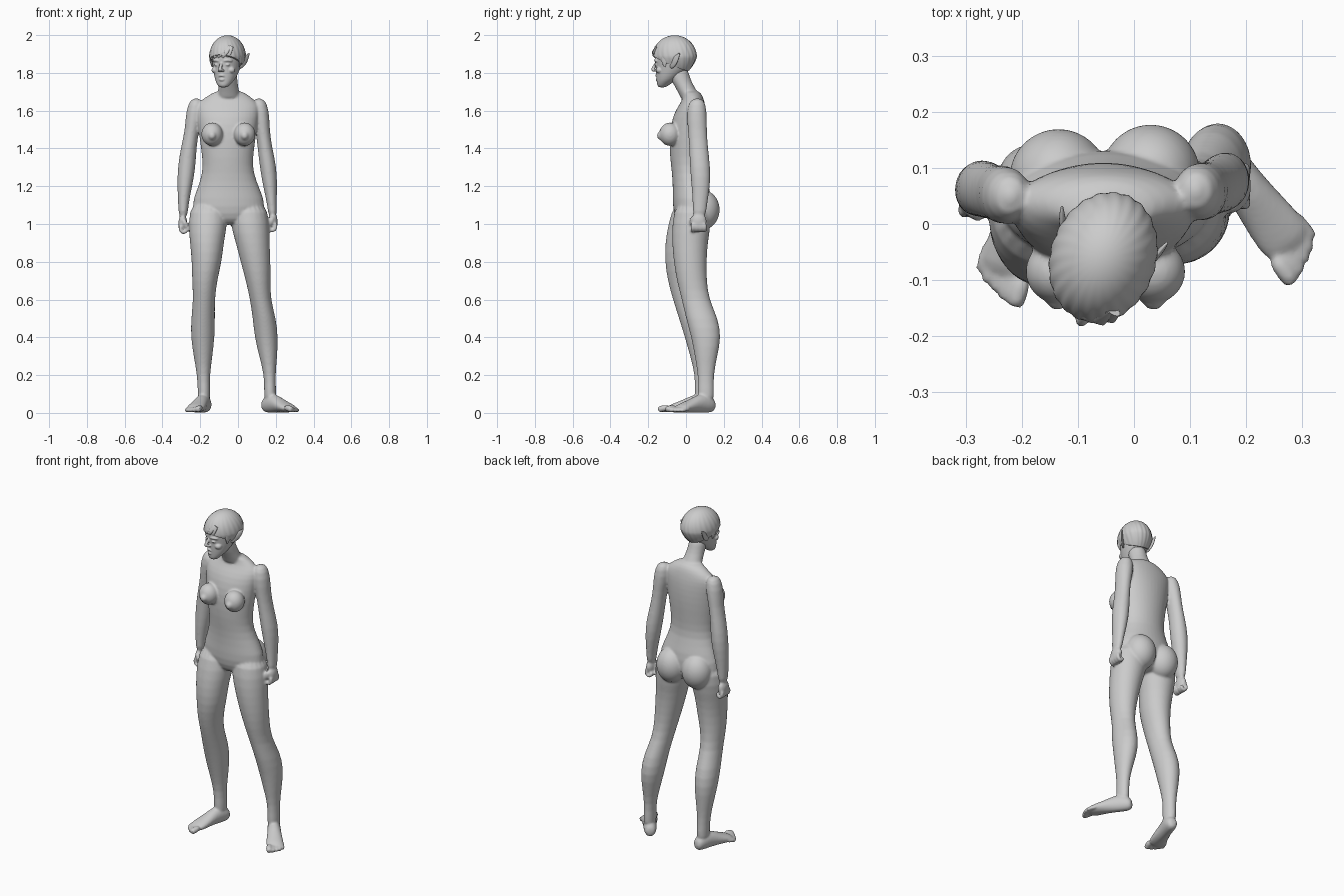
import bpy, bmesh
from math import sin, cos, pi, radians, atan2
from mathutils import Vector, Matrix

N = 20


def skin(bm, rings):
    """Bridge rings given as (centre, half-axis u, half-axis v) and cap the ends."""
    loops = [[bm.verts.new(Vector(c) + u * cos(2 * pi * i / N) + v * sin(2 * pi * i / N))
              for i in range(N)] for c, u, v in rings]
    faces = [bm.faces.new((a[i], a[(i + 1) % N], b[(i + 1) % N], b[i]))
             for a, b in zip(loops, loops[1:]) for i in range(N)]
    faces += [bm.faces.new(loops[0][::-1]), bm.faces.new(loops[-1])]
    bmesh.ops.recalc_face_normals(bm, faces=faces)


def loft(bm, rows):
    """Horizontal ellipses: z, centre x, centre y, half width, half depth."""
    skin(bm, [((x, y, z), Vector((a, 0, 0)), Vector((0, b, 0))) for z, x, y, a, b in rows])


def tube(bm, pts, radii, side=(1, 0, 0)):
    """Elliptical tube along a path; radii are (along side, across side)."""
    pts = [Vector(p) for p in pts]
    rings = []
    for i, p in enumerate(pts):
        t = (pts[min(i + 1, len(pts) - 1)] - pts[max(i - 1, 0)]).normalized()
        u = Vector(side)
        u = (u - t * u.dot(t)).normalized()
        a, b = radii[i] if isinstance(radii[i], tuple) else (radii[i], radii[i])
        rings.append((p, u * a, t.cross(u) * b))
    skin(bm, rings)


def blob(bm, c, r):
    m = Matrix.Translation(c) @ Matrix.Diagonal((*r, 1))
    return bmesh.ops.create_uvsphere(bm, u_segments=20, v_segments=14, radius=1, matrix=m)["verts"]


def finish(bm, name, voxel=None, smooth=0, matrix=None, sub=1):
    me = bpy.data.meshes.new(name)
    bm.to_mesh(me)
    bm.free()
    if matrix:
        me.transform(matrix)
    ob = bpy.data.objects.new(name, me)
    bpy.context.collection.objects.link(ob)
    if sub:
        ob.modifiers.new("round", 'SUBSURF').levels = sub
    if voxel:
        r = ob.modifiers.new("fuse", 'REMESH')
        r.mode, r.voxel_size = 'VOXEL', voxel
    if smooth:
        s = ob.modifiers.new("soften", 'SMOOTH')
        s.factor, s.iterations = 0.5, smooth
    bpy.ops.object.select_all(action='DESELECT')
    ob.select_set(True)
    bpy.context.view_layer.objects.active = ob
    bpy.ops.object.convert(target='MESH')
    bpy.ops.object.shade_smooth()
    return ob


body = bmesh.new()
# torso
loft(body, [(1.71, -.048, .02, .06, .045), (1.68, -.05, .04, .11, .05), (1.64, -.055, .035, .165, .065),
            (1.6, -.055, .025, .17, .083), (1.53, -.055, .015, .16, .097), (1.45, -.055, .01, .15, .1),
            (1.35, -.055, .008, .135, .094), (1.27, -.053, .013, .135, .088), (1.18, -.05, .03, .17, .1),
            (1.09, -.05, .032, .205, .105), (1.02, -.05, .03, .16, .085), (0.995, -.05, .03, .1, .05)])
# neck
loft(body, [(1.64, -.05, .035, .07, .055), (1.7, -.05, .01, .056, .052), (1.75, -.052, -.022, .05, .052),
            (1.8, -.055, -.04, .05, .055), (1.83, -.055, -.045, .045, .05)])
# breasts and buttocks
for x in (-.137, .035):
    blob(body, (x, -.085, 1.475), (.058, .058, .062))
    blob(body, (x, -.125, 1.468), (.024, .03, .026))
for x, y in ((-.135, .082), (.03, .09)):
    blob(body, (x, y, 1.075), (.09, .09, .105))
# legs
loft(body, [(1.13, .05, .035, .1, .09), (1.0, .062, .03, .105, .105), (.9, .078, .02, .09, .095),
            (.8, .093, .022, .08, .088), (.7, .107, .03, .066, .08), (.6, .118, .05, .055, .073),
            (.5, .14, .085, .062, .086), (.4, .15, .108, .063, .08), (.3, .16, .106, .048, .06),
            (.2, .168, .105, .03, .041), (.12, .17, .105, .032, .044), (.05, .17, .105, .032, .044)])
loft(body, [(1.13, -.15, .03, .1, .09), (1.0, -.16, .01, .105, .105), (.9, -.165, -.012, .09, .1),
            (.8, -.165, -.018, .08, .095), (.7, -.177, -.013, .067, .085), (.6, -.18, .005, .057, .075),
            (.5, -.185, .045, .064, .083), (.4, -.187, .07, .064, .077), (.3, -.185, .08, .05, .058),
            (.2, -.183, .088, .034, .041), (.12, -.18, .09, .033, .044), (.05, -.18, .09, .033, .044)])
# arms
loft(body, [(1.67, .11, .06, .03, .035), (1.6, .115, .056, .052, .056), (1.5, .13, .06, .037, .05),
            (1.4, .143, .067, .039, .05), (1.3, .16, .075, .045, .055), (1.2, .17, .079, .038, .05),
            (1.1, .18, .074, .024, .037), (1.03, .184, .07, .023, .036)])
loft(body, [(1.67, -.22, .05, .03, .035), (1.6, -.227, .05, .05, .056), (1.5, -.243, .055, .037, .05),
            (1.4, -.262, .06, .042, .05), (1.3, -.272, .065, .048, .053), (1.2, -.282, .06, .04, .047),
            (1.1, -.29, .056, .027, .035), (1.03, -.29, .055, .024, .034)])
# hands with curled fingers
for x, y, z, s in ((.186, .068, 1.06, 1), (-.292, .055, 1.05, -1)):
    blob(body, (x, y, z - .045), (.024, .042, .045))
    for o in (-.032, -.011, .01, .03):
        tube(body, [(x + .01 * s, y + o, z - .05), (x + .016 * s, y + o, z - .082),
                    (x - .002 * s, y + o, z - .1), (x - .02 * s, y + o, z - .088),
                    (x - .022 * s, y + o, z - .068)], [.012, .012, .012, .011, .009], (0, 1, 0))
    tube(body, [(x, y - .03, z - .02), (x - .014 * s, y - .042, z - .05),
                (x - .024 * s, y - .03, z - .078)], [.014, .013, .01], (0, 1, 0))
# feet with toes
for ax, ay, dx, dy, s in ((.17, .105, .6, -.8, 1), (-.18, .09, -.28, -.96, -1)):
    d, out = Vector((dx, dy, 0)), Vector((-dy, dx, 0)) * s
    base = Vector((ax, ay, 0))
    up = Vector((0, 0, 1))
    skin(body, [(base + d * t + up * h, out * w, up * k) for t, h, w, k in
                ((-.055, .038, .018, .02), (-.04, .042, .034, .04), (0, .052, .038, .052),
                 (.05, .05, .038, .048), (.1, .038, .044, .036), (.15, .028, .05, .026), (.195, .02, .046, .017))])
    for o, ln, r in ((-.034, .238, .017), (-.012, .232, .013), (.008, .222, .012), (.026, .211, .012), (.042, .196, .011)):
        tube(body, [base + d * (ln - k) + out * o + up * (r + h) for k, h in ((.06, .012), (.025, .007), (.005, .001), (0, 0))],
             [r, r, r, r * .6], out)
finish(body, "body", .006, 6)

# head, turned to one side
turn = Matrix.Translation((-.055, -.06, 0)) @ Matrix.Rotation(radians(-19), 4, 'Z')
head = bmesh.new()
loft(head, [(1.722, 0, -.07, .02, .018), (1.735, 0, -.066, .033, .031), (1.755, 0, -.05, .048, .048),
            (1.78, 0, -.035, .059, .066), (1.815, 0, -.018, .069, .085), (1.845, 0, -.01, .075, .094),
            (1.875, 0, -.005, .08, .105), (1.91, 0, 0, .08, .107), (1.945, 0, 0, .07, .092), (1.975, 0, 0, .045, .06)])
# nose, brows, eyes, cheeks and parted lips
tube(head, [(0, -.1, 1.858), (0, -.112, 1.838), (0, -.124, 1.818), (0, -.116, 1.808)], [.007, .008, .011, .009])
for s in (-1, 1):
    blob(head, (s * .01, -.11, 1.813), (.008, .011, .007))
    tube(head, [(s * .01, -.103, 1.862), (s * .032, -.1, 1.869), (s * .056, -.078, 1.862)], [.007, .008, .007])
    blob(head, (s * .03, -.09, 1.843), (.013, .012, .008))
    blob(head, (s * .044, -.068, 1.815), (.022, .022, .018))
for z, y, r in ((1.787, -.104, .006), (1.763, -.099, .0075)):
    tube(head, [(-.022, y + .018, 1.775), (-.01, y + .002, z), (0, y, z), (.01, y + .002, z), (.022, y + .018, 1.775)],
         [.003, r, r, r, .003], (0, 0, 1))
finish(head, "head", .0035, 3, turn)

# pointed ears
for s, n in ((1, "left_ear"), (-1, "right_ear")):
    ear = bmesh.new()
    tube(ear, [(s * .066, .0, 1.825), (s * .076, .014, 1.842), (s * .087, .03, 1.865), (s * .095, .049, 1.888), (s * .1, .064, 1.906)],
         [(.008, .006), (.018, .008), (.021, .007), (.013, .005), (.002, .002)], (s * .35, 1, -.5))
    finish(ear, n, matrix=turn)

# short hair cap with combed ridges, trimmed high at the front and low at the nape
hair = bmesh.new()
bmesh.ops.create_uvsphere(hair, u_segments=96, v_segments=40, radius=1)
for v in hair.verts:
    a = atan2(v.co.y, v.co.x)
    ridge = 1 + .012 * sin(22 * a + 5 * v.co.z) * (1 - v.co.z ** 2)
    taper = 1 if v.co.z > 0 else 1 + .25 * v.co.z
    v.co = Vector((v.co.x * .094 * ridge * taper, v.co.y * .119 * ridge * taper, 1.885 + v.co.z * .114))
for co, no in (((0, -.1, 1.888), (0, -.44, -1)), ((0, 0, 1.805), (0, 0, -1))):
    cut = bmesh.ops.bisect_plane(hair, geom=hair.verts[:] + hair.edges[:] + hair.faces[:],
                                 plane_co=co, plane_no=no, clear_outer=True)
    bmesh.ops.holes_fill(hair, edges=[e for e in hair.edges if e.is_boundary])
# fringe locks and sideburns
for x0, x1, z in ((.05, .035, 1.884), (.04, .015, 1.879), (.03, -.01, 1.881), (.01, -.034, 1.876), (-.02, -.055, 1.87)):
    y = -.113 + 9 * x1 * x1
    tube(hair, [(x0, -.085, 1.94), ((x0 + x1) / 2, y + .003, 1.912), (x1, y, 1.893), (x1 - .008, y + .006, z)],
         [(.012, .007), (.016, .008), (.012, .006), (.002, .002)])
for s in (-1, 1):
    tube(hair, [(s * .08, -.03, 1.9), (s * .082, -.03, 1.865), (s * .076, -.03, 1.832)], [(.02, .008), (.018, .007), (.004, .003)], (0, 1, 0))
ob = finish(hair, "hair", matrix=turn, sub=0)
bpy.ops.object.shade_smooth_by_angle(angle=radians(45))
